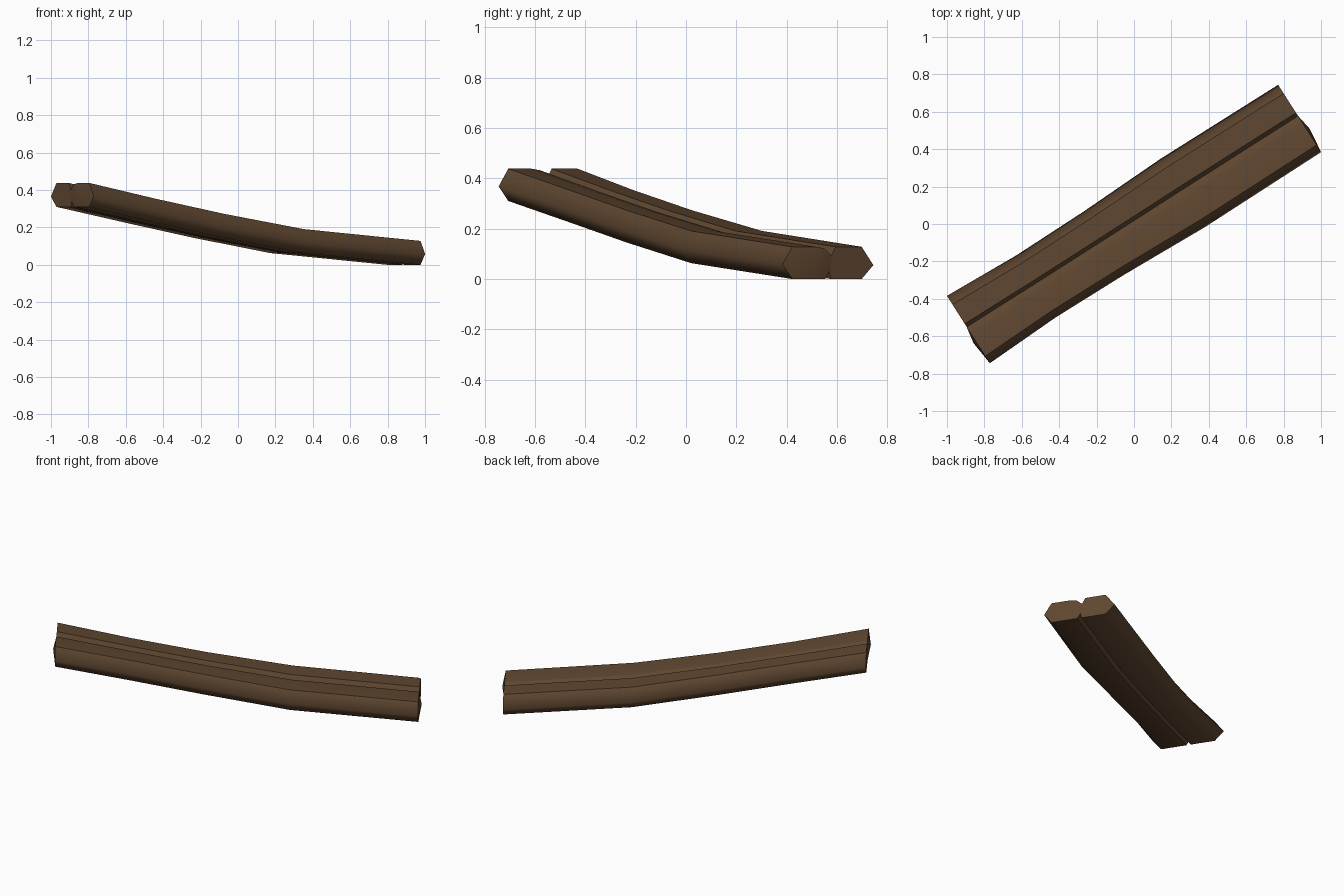
import bpy, bmesh, math
from mathutils import Vector

if "Cube" in bpy.data.objects:
    bpy.data.objects.remove(bpy.data.objects["Cube"])

wood = bpy.data.materials.new("dark brown wood")
wood.diffuse_color = (0.115, 0.063, 0.030, 1)
wood.use_nodes = True
wood.node_tree.nodes["Principled BSDF"].inputs["Base Color"].default_value = wood.diffuse_color

# Long direction and sideways direction of the log pair
A = math.radians(32.5)
D = Vector((math.cos(A), math.sin(A), 0))
W = Vector((-math.sin(A), math.cos(A), 0))

# Stations: (distance along, bottom height, width scale)
STATIONS = [(-1.05, 0.31, 1), (-0.623, 0.226, 0.92), (-0.19, 0.145, 0.94),
            (0.308, 0.063, 1.02), (1.05, 0.0, 1)]
HALF, SEAM = 0.2135, 0.215

# Cross-sections: (sideways from the front edge, height, sharp edge)
FRONT = [(0, 0.058, 0), (0.045, 0.128, 1), (0.155, 0.128, 0), (0.195, 0.122, 1),
         (0.232, 0.09, 1), (0.222, 0.035, 1), (0.20, 0, 1), (0.045, 0, 0)]
BACK = [(0.427, 0.055, 0), (0.372, 0.128, 1), (0.25, 0.128, 1),
        (0.21, 0.06, 1), (0.228, 0, 1), (0.372, 0, 0)]


def log(name, profile, bulge):
    bm = bmesh.new()
    rings = []
    for s, z, k in STATIONS:
        rings.append([bm.verts.new(D * s + W * (SEAM + (w - SEAM) * k - HALF)
                                   + Vector((0, 0, z + h))) for w, h, _ in profile])
    n = len(profile)
    for a, b in zip(rings, rings[1:]):
        for i in range(n):
            j = (i + 1) % n
            bm.faces.new((a[i], a[j], b[j], b[i]))
        # crisp lengthwise edges along the top and the valley
        for i in range(n):
            if profile[i][2]:
                bm.edges.get((a[i], b[i])).smooth = False
    # end cuts, gently domed when bulge is set
    for ring, sign in ((rings[0], -1), (rings[-1], 1)):
        if bulge:
            mid = sum((v.co for v in ring), Vector()) / n
            c = bm.verts.new(mid + D * bulge * sign)
            for i in range(n):
                bm.faces.new((ring[i], ring[(i + 1) % n], c))
        else:
            bm.faces.new(ring)
        for i in range(n):
            bm.edges.get((ring[i], ring[(i + 1) % n])).smooth = False
    for f in bm.faces:
        f.smooth = True
    bmesh.ops.recalc_face_normals(bm, faces=bm.faces[:])
    me = bpy.data.meshes.new(name)
    bm.to_mesh(me)
    bm.free()
    me.materials.append(wood)
    ob = bpy.data.objects.new(name, me)
    bpy.context.collection.objects.link(ob)


log("front_log", FRONT, 0.016)
log("back_log", BACK, 0)
